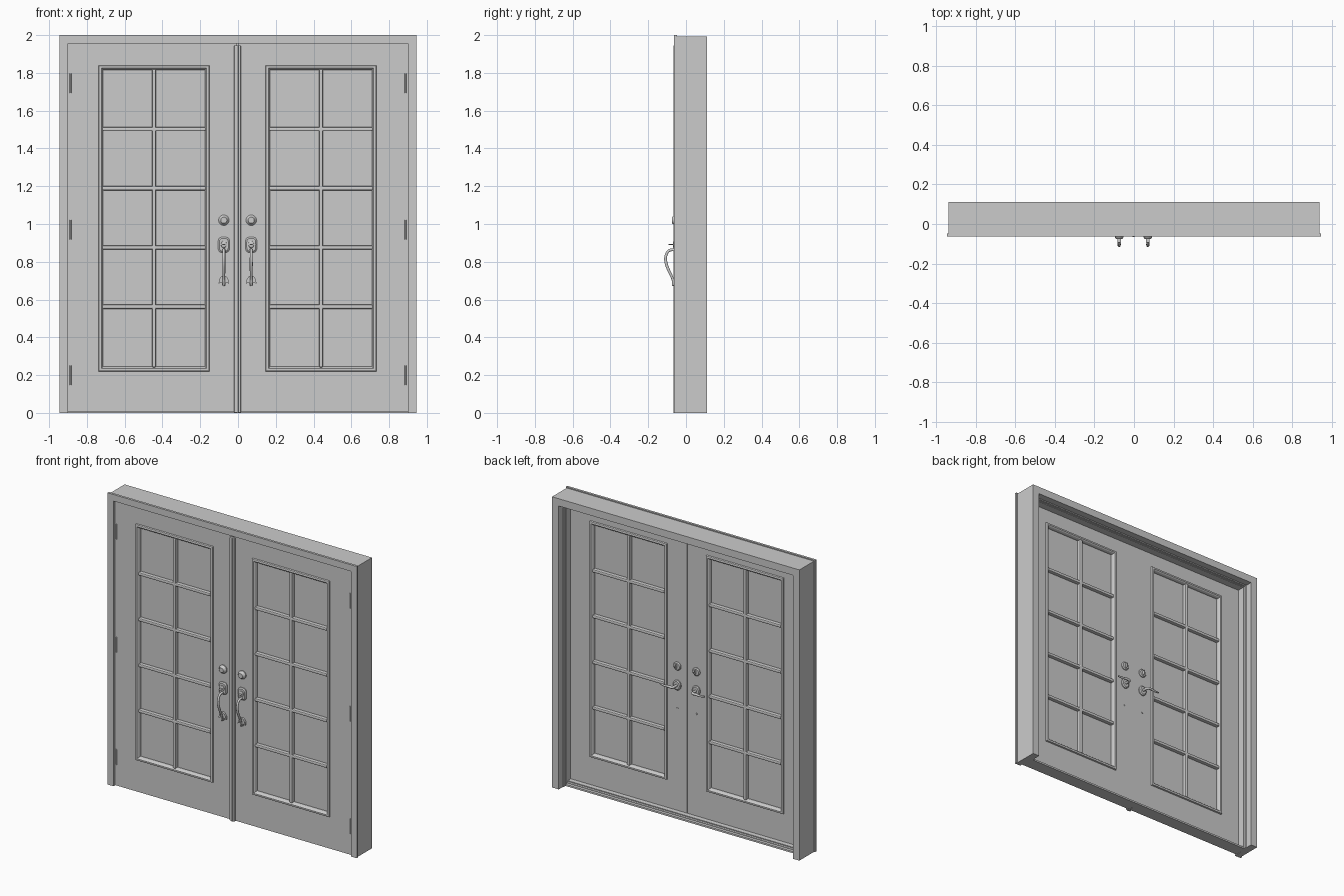
import bpy, bmesh, math
from mathutils import Vector

if "Cube" in bpy.data.objects:
    bpy.data.objects.remove(bpy.data.objects["Cube"])

C = -0.0025                       # centre line between the two leaves
DF, DB = -0.05, -0.008            # door front and back planes


def finish(name, bm, smooth=False, bevel=0.0):
    bmesh.ops.recalc_face_normals(bm, faces=bm.faces)
    me = bpy.data.meshes.new(name)
    bm.to_mesh(me)
    bm.free()
    ob = bpy.data.objects.new(name, me)
    bpy.context.collection.objects.link(ob)
    if bevel:
        m = ob.modifiers.new("bevel", 'BEVEL')
        m.width, m.segments = bevel, 2
    if smooth:
        bpy.context.view_layer.objects.active = ob
        bpy.ops.object.select_all(action='DESELECT')
        ob.select_set(True)
        bpy.ops.object.shade_smooth_by_angle(angle=math.radians(35))
    return ob


def box(name, x0, x1, y0, y1, z0, z1, bevel=0.0):
    bm = bmesh.new()
    bmesh.ops.create_cube(bm, size=1)
    for v in bm.verts:
        v.co = Vector(((x0 + x1) / 2 + v.co.x * (x1 - x0),
                       (y0 + y1) / 2 + v.co.y * (y1 - y0),
                       (z0 + z1) / 2 + v.co.z * (z1 - z0)))
    return finish(name, bm, bevel=bevel)


def rect_loft(name, rects, open_bottom=False):
    """Mitred rectangular frame; each rect is (x0, x1, z0, z1, y)."""
    bm = bmesh.new()
    loops = [[bm.verts.new(p) for p in ((a, y, c), (a, y, d), (b, y, d), (b, y, c))]
             for a, b, c, d, y in rects]
    n = len(loops)
    for i in range(n):
        p, q = loops[i], loops[(i + 1) % n]
        for j in range(3 if open_bottom else 4):
            k = (j + 1) % 4
            bm.faces.new((p[j], p[k], q[k], q[j]))
    if open_bottom:
        bm.faces.new([l[0] for l in loops])
        bm.faces.new([l[3] for l in loops])
    return finish(name, bm)


def plate(name, cx, cz, steps, power=2.0, n=32):
    """Rounded plate along y; steps are (y, half width, half height)."""
    bm = bmesh.new()
    loops = []
    for y, rx, rz in steps:
        ring = []
        for i in range(n):
            c, s = math.cos(2 * math.pi * i / n), math.sin(2 * math.pi * i / n)
            ring.append(bm.verts.new((cx + rx * math.copysign(abs(c) ** (2 / power), c), y,
                                      cz + rz * math.copysign(abs(s) ** (2 / power), s))))
        loops.append(ring)
    for p, q in zip(loops, loops[1:]):
        for j in range(n):
            k = (j + 1) % n
            bm.faces.new((p[j], p[k], q[k], q[j]))
    bm.faces.new(loops[0])
    bm.faces.new(loops[-1])
    return finish(name, bm, smooth=True)


def prism(name, outline, y0, y1):
    bm = bmesh.new()
    f = bm.faces.new([bm.verts.new((x, y0, z)) for x, z in outline])
    ext = bmesh.ops.extrude_face_region(bm, geom=[f])
    for v in ext['geom']:
        if isinstance(v, bmesh.types.BMVert):
            v.co.y = y1
    return finish(name, bm)


def tube(name, pts, radius):
    """Smooth rod; each point is (x, y, z, radius scale)."""
    cu = bpy.data.curves.new(name, 'CURVE')
    cu.dimensions = '3D'
    cu.bevel_depth, cu.bevel_resolution, cu.use_fill_caps = radius, 3, True
    sp = cu.splines.new('NURBS')
    sp.points.add(len(pts) - 1)
    for p, (x, y, z, r) in zip(sp.points, pts):
        p.co, p.radius = (x, y, z, 1), r
    sp.order_u, sp.use_endpoint_u, sp.resolution_u = 3, True, 5
    ob = bpy.data.objects.new(name, cu)
    bpy.context.collection.objects.link(ob)
    bpy.ops.object.select_all(action='DESELECT')
    ob.select_set(True)
    bpy.context.view_layer.objects.active = ob
    bpy.ops.object.convert(target='MESH')
    bpy.ops.object.shade_smooth_by_angle(angle=math.radians(40))


# Outer frame: front flange, rabbet, stop and rear jamb in one profile
frame = [(0, -.063), (.045, -.063), (.045, -.006), (.066, -.006), (.066, .045),
         (.062, .045), (.062, .06), (.057, .065), (.057, .111), (.007, .111),
         (.007, -.047), (0, -.047)]
rect_loft("door_frame", [(-.945 + d, .945 - d, 0, 2 - d, y) for d, y in frame], True)

# Threshold with a ribbed ramp
sill = prism("threshold", [(DB, 0), (.045, 0), (.045, .012), (.034, .016), (.034, .02),
                           (.022, .022), (.022, .028), (DB, .03)], -.882, .882)
for v in sill.data.vertices:
    v.co = (v.co.y, v.co.x, v.co.z)
sill.data.flip_normals()

# Centre cover strip
box("astragal", C - .018, C + .018, -.063, DF + .002, 0, 1.945, .004)
box("astragal_ridge", C - .004, C + .004, -.066, -.06, 0, 1.945, .002)

trim = [(0, DF), (.003, -.059), (.008, -.061), (.015, -.061), (.021, -.055), (.025, -.045),
        (.025, -.013), (.021, -.003), (.015, .003), (.008, .003), (.003, .001), (0, DB)]

for s, side in ((-1, "left"), (1, "right")):
    def span(a, b):
        return sorted((C + s * a, C + s * b))

    # Door leaf with glazed opening
    o0, o1 = sorted((C + s * .0015, s * .899))
    i0, i1 = span(.16, .725)
    rect_loft(side + "_door_leaf", [(o0, o1, .004, 1.956, DF), (i0, i1, .235, 1.825, DF),
                                    (i0, i1, .235, 1.825, DB), (o0, o1, .004, 1.956, DB)])
    t0, t1 = span(.148, .736)
    rect_loft(side + "_glazing_trim",
              [(t0 + d, t1 - d, .22 + d, 1.84 - d, y) for d, y in trim])
    box(side + "_glass", t0 + .02, t1 - .02, -.033, -.025, .24, 1.82)

    # Glazing bars
    xm = (t0 + t1) / 2
    box(side + "_upright_bar", xm - .011, xm + .011, -.057, -.001, .24, 1.82, .007)
    for i in range(4):
        z = .562 + .3135 * i
        box(f"{side}_cross_bar_{i + 1}", t0 + .02, t1 - .02, -.057, -.001,
            z - .011, z + .011, .007)

    # Hinge knuckles
    for i, z in enumerate((.2, .97, 1.745)):
        tube(f"{side}_hinge_{i + 1}", [(s * .887, DF, z - .052, 1), (s * .887, DF, z + .052, 1)], .005)

    hx = C + s * .0725
    # Deadbolt outside and inside
    plate(side + "_deadbolt", hx, 1.02, [(DF, .028, .028), (-.057, .028, .028), (-.061, .023, .023),
                                         (-.072, .019, .019), (-.075, .016, .016)])
    plate(side + "_deadbolt_inner_rose", hx, 1.02,
          [(DB, .028, .028), (-.003, .028, .028), (.003, .022, .022)])
    plate(side + "_thumb_turn", hx, 1.02, [(0, .005, .016), (.018, .004, .016)])

    # Outside handle set: plate, lock cylinder, thumb latch, grip, foot
    plate(side + "_handle_plate", hx, .89, [(DF, .031, .041), (-.056, .031, .041),
                                            (-.062, .024, .034)], 3.5)
    plate(side + "_lock_boss", hx, .892, [(-.058, .016, .02), (-.066, .014, .018), (-.068, .011, .015)])
    prism(side + "_thumb_latch", [(hx - .006, .889), (hx + .006, .889),
                                  (hx + .009, .893), (hx - .009, .893)], -.06, -.093)
    tube(side + "_grip", [(hx, -.056, .862, 1.1), (hx, -.085, .868, 1), (hx, -.108, .838, 1),
                          (hx, -.108, .795, 1.1), (hx, -.09, .75, 1.05), (hx, -.072, .715, .9),
                          (hx, -.066, .69, .9), (hx, -.07, .672, .7)], .0075)
    foot = [(-.028, .684), (-.025, .705), (-.014, .722), (0, .728), (.014, .722), (.025, .705),
            (.028, .684), (.012, .692), (.007, .672), (-.007, .672), (-.012, .692)]
    prism(side + "_handle_foot", [(hx + x, z) for x, z in foot], DF, -.064)

    # Inside lever and fixing screw
    plate(side + "_lever_rose", hx, .89, [(DB, .029, .034), (-.001, .029, .034), (.004, .022, .027)])
    tube(side + "_lever", [(hx, 0, .89, 1.2), (hx, .03, .89, 1.2), (hx + s * .004, .046, .89, 1.2),
                           (hx + s * .03, .046, .893, 1.1), (hx + s * .065, .044, .887, .9),
                           (hx + s * .095, .04, .892, .7)], .0075)
    plate(side + "_fixing_screw", hx, .73, [(DB, .006, .006), (-.005, .005, .005)], n=12)
